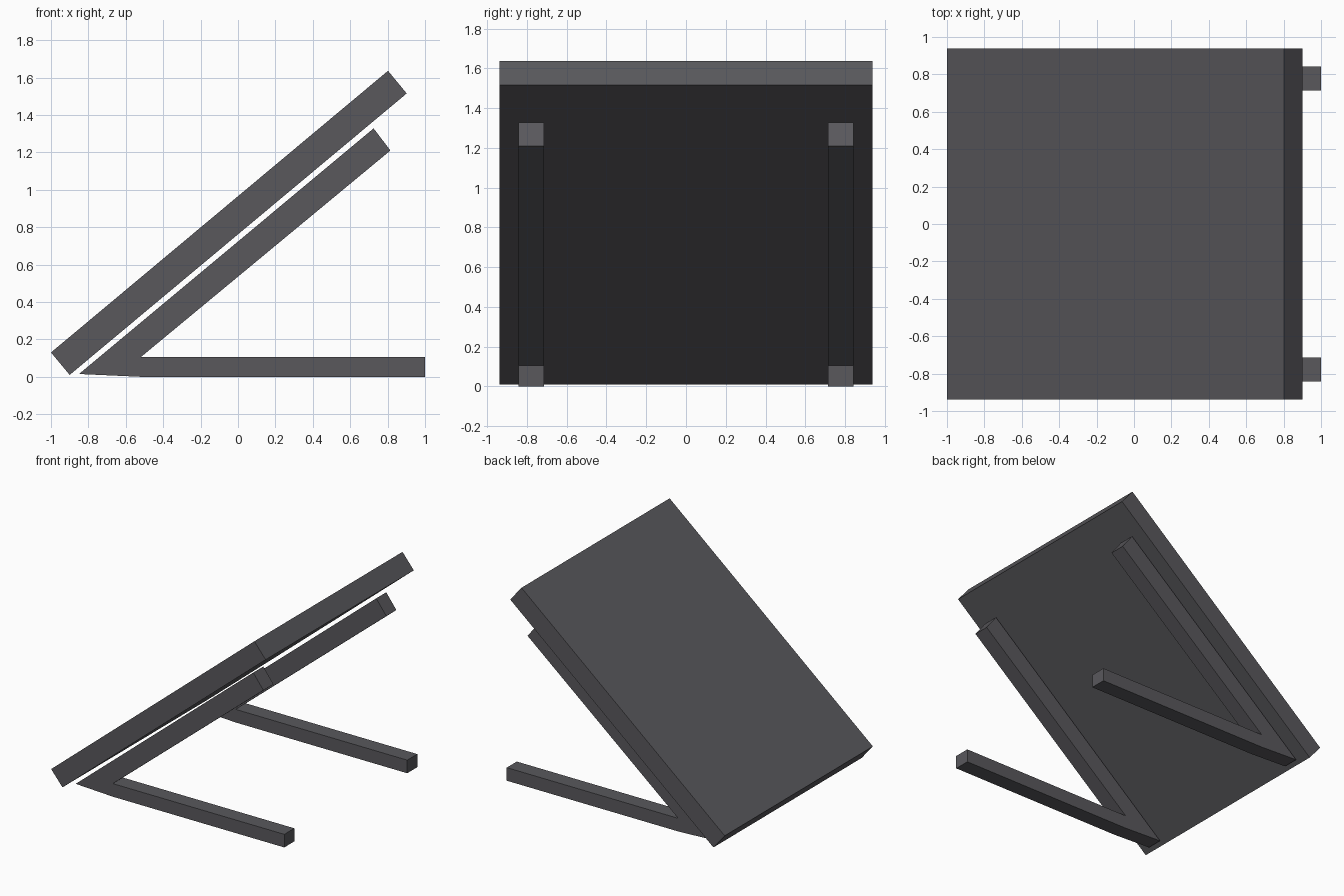
import bpy, bmesh

if "Cube" in bpy.data.objects:
    bpy.data.objects.remove(bpy.data.objects["Cube"])

mat = bpy.data.materials.new("charcoal grey")
mat.diffuse_color = (0.1, 0.098, 0.108, 1.0)
mat.use_nodes = True
mat.node_tree.nodes["Principled BSDF"].inputs["Base Color"].default_value = mat.diffuse_color


def extrude_profile(name, points, y0, y1):
    """Extrude an x-z profile along y from y0 to y1."""
    bm = bmesh.new()
    face = bm.faces.new([bm.verts.new((x, y0, z)) for x, z in points])
    ext = bmesh.ops.extrude_face_region(bm, geom=[face])
    verts = [g for g in ext["geom"] if isinstance(g, bmesh.types.BMVert)]
    bmesh.ops.translate(bm, verts=verts, vec=(0, y1 - y0, 0))
    bmesh.ops.recalc_face_normals(bm, faces=bm.faces)
    mesh = bpy.data.meshes.new(name)
    bm.to_mesh(mesh)
    bm.free()
    mesh.materials.append(mat)
    obj = bpy.data.objects.new(name, mesh)
    bpy.context.collection.objects.link(obj)
    return obj


# Tilted slab
panel = [(-1.0, 0.13), (-0.9, 0.01), (0.902, 1.515), (0.802, 1.636)]
extrude_profile("tilted_panel", panel, -0.938, 0.938)

# V-shaped supports: sloping rail joined to a flat foot
support = [(-0.85, 0.015), (-0.52, 0.0), (1.0, 0.0), (1.0, 0.105),
           (-0.52, 0.105), (0.815, 1.21), (0.725, 1.328)]
for side, label in ((-1, "front"), (1, "back")):
    y0, y1 = sorted((side * 0.715, side * 0.842))
    extrude_profile(label + "_support", support, y0, y1)
